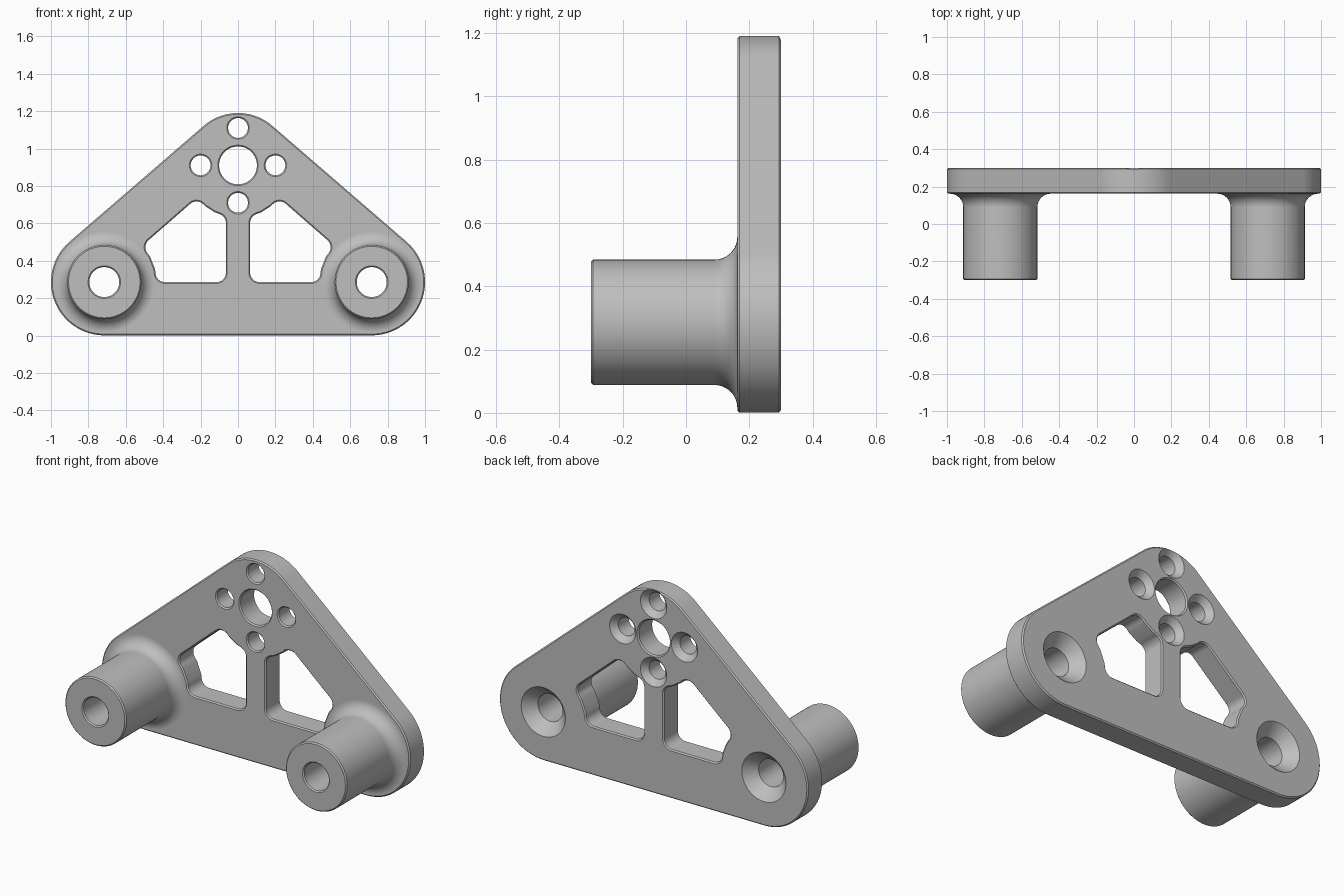
import bpy, bmesh
from math import sin, cos, pi, radians, asin, atan2, hypot, tan
from mathutils import Vector

cube = bpy.data.objects.get("Cube")
if cube:
    bpy.data.objects.remove(cube, do_unlink=True)

BACK, FRONT, TIP = 0.30, 0.162, -0.30     # plate faces and boss ends along y
BX, BZ, BR = 0.715, 0.286, 0.285          # boss centre and corner radius
TZ, TR = 0.91, 0.28                       # hub centre and corner radius
CH = 0.007                                # edge chamfer

grey = bpy.data.materials.new("satin grey")
grey.use_nodes = True
grey.diffuse_color = (0.52, 0.52, 0.52, 1)
grey.node_tree.nodes["Principled BSDF"].inputs["Base Color"].default_value = grey.diffuse_color


def make_object(name, bm):
    bmesh.ops.recalc_face_normals(bm, faces=bm.faces)
    mesh = bpy.data.meshes.new(name)
    bm.to_mesh(mesh)
    bm.free()
    mesh.materials.append(grey)
    obj = bpy.data.objects.new(name, mesh)
    bpy.context.collection.objects.link(obj)
    return obj


def loft(bm, rings):
    """Skin a list of equal point rings and cap both ends."""
    rings = [[bm.verts.new(p) for p in ring] for ring in rings]
    n = len(rings[0])
    for a, b in zip(rings, rings[1:]):
        for i in range(n):
            j = (i + 1) % n
            bm.faces.new((a[i], a[j], b[j], b[i]))
    bm.faces.new(rings[0])
    bm.faces.new(rings[-1])


def lathe(bm, x, z, profile, n=64):
    """Turn (radius, y) steps around an axis along y."""
    loft(bm, [[(x + r * cos(2 * pi * i / n), y, z + r * sin(2 * pi * i / n))
               for i in range(n)] for r, y in profile])


def prism(bm, outline, y0, y1):
    loft(bm, [[(x, y, z) for x, z in outline] for y in (y0, y1)])


def arc(cx, cz, r, a0, a1, steps):
    return [(cx + r * cos(a0 + (a1 - a0) * i / steps),
             cz + r * sin(a0 + (a1 - a0) * i / steps)) for i in range(steps + 1)]


def fillet(p, before, after, r, steps=8):
    p, before, after = Vector(p), Vector(before), Vector(after)
    u, v = (before - p).normalized(), (after - p).normalized()
    half = u.angle(v) / 2
    c = p + (u + v).normalized() * (r / sin(half))
    start, end = (p + d * (r / tan(half)) - c for d in (u, v))
    return [tuple(c + start.lerp(end, k / steps).normalized() * r) for k in range(steps + 1)]


def boolean(obj, other, operation):
    mod = obj.modifiers.new(other.name, 'BOOLEAN')
    mod.object, mod.operation, mod.solver = other, operation, 'EXACT'
    other.hide_render = True


# Plate: rounded triangle around the two bosses and the hub
span = hypot(BX, TZ - BZ)
side = atan2(BX, TZ - BZ) + asin((TR - BR) / span)
outline = (arc(BX, BZ, BR, -pi / 2, side, 28) + arc(0, TZ, TR, side, pi - side, 20)
           + arc(-BX, BZ, BR, pi - side, 1.5 * pi, 28))
bm = bmesh.new()
prism(bm, outline, FRONT, BACK)
plate = make_object("bracket_plate", bm)

# Windows: bounded by the rib, the floor, a sloping side and two clearance arcs
slope, gap, rib, clear = atan2(TZ - BZ, BX), 0.013, 0.065, 0.28
lean = asin(gap / clear)
low = arc(BX, BZ, clear, pi, pi - slope - lean, 3)
high = arc(0, TZ, clear, lean - slope, -(pi / 2 - asin(rib / clear)), 3)
corners = [(rib, BZ)] + low + high
rounded = {0, 1, 4, 5, 8}
window = []
for i, p in enumerate(corners):
    if i in rounded:
        window += fillet(p, corners[i - 1], corners[(i + 1) % len(corners)], 0.05)
    else:
        window.append(p)
bm = bmesh.new()
for s in (1, -1):
    prism(bm, [(s * x, z) for x, z in window], FRONT - 0.1, BACK + 0.1)
windows = make_object("window_cutter", bm)

# Bosses: cylinders with a chamfered tip and a filleted root
radius, root = 0.198, 0.072
profile = [(radius - CH, TIP), (radius, TIP + CH)]
profile += [(radius + root * (1 - cos(a)), FRONT - root + root * sin(a))
            for a in [pi / 2 * k / 10 for k in range(11)]]
profile.append((radius + root, FRONT + 0.05))
bm = bmesh.new()
for s in (1, -1):
    lathe(bm, s * BX, BZ, profile, 96)
bosses = make_object("boss_pair", bm)


# Holes: through bores with a chamfered front and a countersunk back
def bore(bm, x, z, r, front, sink, depth):
    lathe(bm, x, z, [(r + CH, front - 0.05), (r + CH, front), (r, front + CH),
                     (r, BACK - depth), (sink, BACK), (sink, BACK + 0.05)])


bm = bmesh.new()
for s in (1, -1):
    bore(bm, s * BX, BZ, 0.08, TIP, 0.143, 0.065)
    bore(bm, s * 0.2, TZ, 0.053, FRONT, 0.085, 0.034)
    bore(bm, 0, TZ + s * 0.2, 0.053, FRONT, 0.085, 0.034)
bore(bm, 0, TZ, 0.101, FRONT, 0.101 + CH, CH)
holes = make_object("hole_cutter", bm)

# Assemble into one solid
boolean(plate, windows, 'DIFFERENCE')
bevel = plate.modifiers.new("edge_chamfer", 'BEVEL')
bevel.width, bevel.segments = CH, 1
bevel.limit_method, bevel.angle_limit = 'ANGLE', radians(50)
boolean(plate, bosses, 'UNION')
boolean(plate, holes, 'DIFFERENCE')
bpy.context.view_layer.update()
solid = bpy.data.meshes.new_from_object(plate.evaluated_get(bpy.context.evaluated_depsgraph_get()))
plate.modifiers.clear()
plate.data = solid
for helper in (windows, bosses, holes):
    bpy.data.objects.remove(helper, do_unlink=True)

# Smooth round surfaces, keep the flats clean
bpy.ops.object.select_all(action='DESELECT')
plate.select_set(True)
bpy.context.view_layer.objects.active = plate
bpy.ops.object.shade_smooth_by_angle(angle=radians(30))
weighted = plate.modifiers.new("clean_shading", 'WEIGHTED_NORMAL')
weighted.keep_sharp = True
